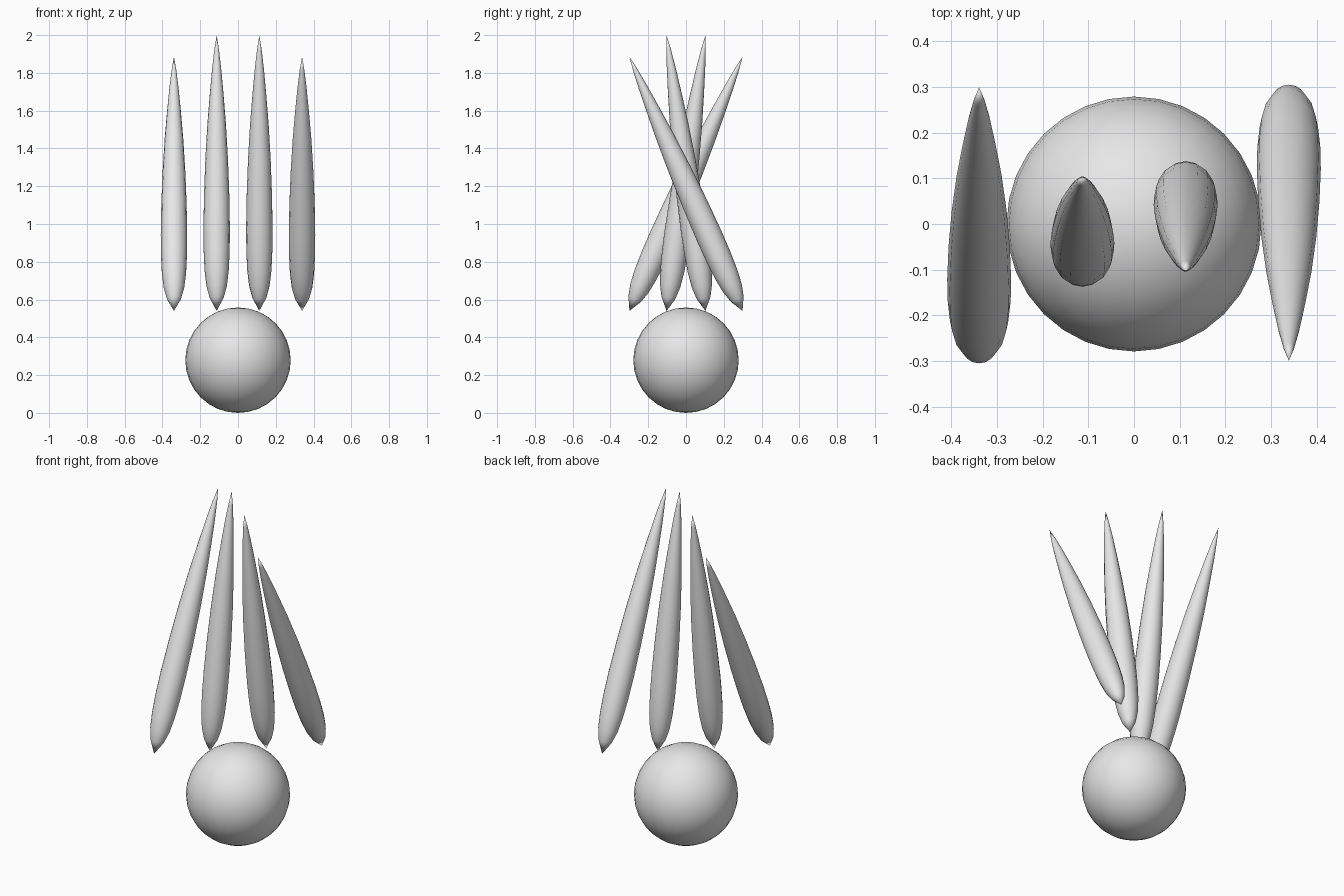
import bpy
import bmesh
from math import radians, sin
from mathutils import Matrix, Vector

cube = bpy.data.objects.get("Cube")
if cube:
    bpy.data.objects.remove(cube, do_unlink=True)

# Single plain grey
grey = bpy.data.materials.new("light_grey")
grey.use_nodes = True
colour = (0.8, 0.8, 0.8, 1)
grey.diffuse_color = colour
grey.node_tree.nodes["Principled BSDF"].inputs["Base Color"].default_value = colour


def add_object(name, bm):
    mesh = bpy.data.meshes.new(name)
    bm.normal_update()
    bm.to_mesh(mesh)
    bm.free()
    mesh.materials.append(grey)
    mesh.shade_smooth()
    obj = bpy.data.objects.new(name, mesh)
    bpy.context.collection.objects.link(obj)
    return obj


# Ball at the bottom
RADIUS = 0.279
bm = bmesh.new()
bmesh.ops.create_uvsphere(bm, u_segments=32, v_segments=16, radius=RADIUS)
ball = add_object("ball", bm)
ball.location.z = RADIUS

# Spindle outline: share of the length, radius
LENGTH = 1.472
PROFILE = [(0, 0), (0.047, 0.037), (0.09, 0.054), (0.146, 0.064), (0.22, 0.069),
           (0.3, 0.07), (0.42, 0.067), (0.55, 0.06), (0.68, 0.049),
           (0.79, 0.036), (0.88, 0.024), (0.95, 0.012), (1, 0)]


def spindle(name):
    bm = bmesh.new()
    verts = [bm.verts.new((r, 0, t * LENGTH)) for t, r in PROFILE]
    edges = [bm.edges.new(pair) for pair in zip(verts, verts[1:])]
    bmesh.ops.spin(bm, geom=verts + edges, axis=(0, 0, 1), cent=(0, 0, 0),
                   angle=radians(360), steps=16, use_merge=True)
    bmesh.ops.remove_doubles(bm, verts=bm.verts, dist=0.0005)
    bmesh.ops.recalc_face_normals(bm, faces=bm.faces)
    return add_object(name, bm)


# Four spindles fanned about the x axis, evenly spaced
NAMES = ["outer_right_spindle", "inner_right_spindle",
         "inner_left_spindle", "outer_left_spindle"]
for i, name in enumerate(NAMES):
    step = i - 1.5
    tilt = radians(16 * step)
    base = Vector((0.226 * step, LENGTH / 2 * sin(tilt), 0.54))
    obj = spindle(name)
    obj.matrix_world = Matrix.Translation(base) @ Matrix.Rotation(tilt, 4, "X")
